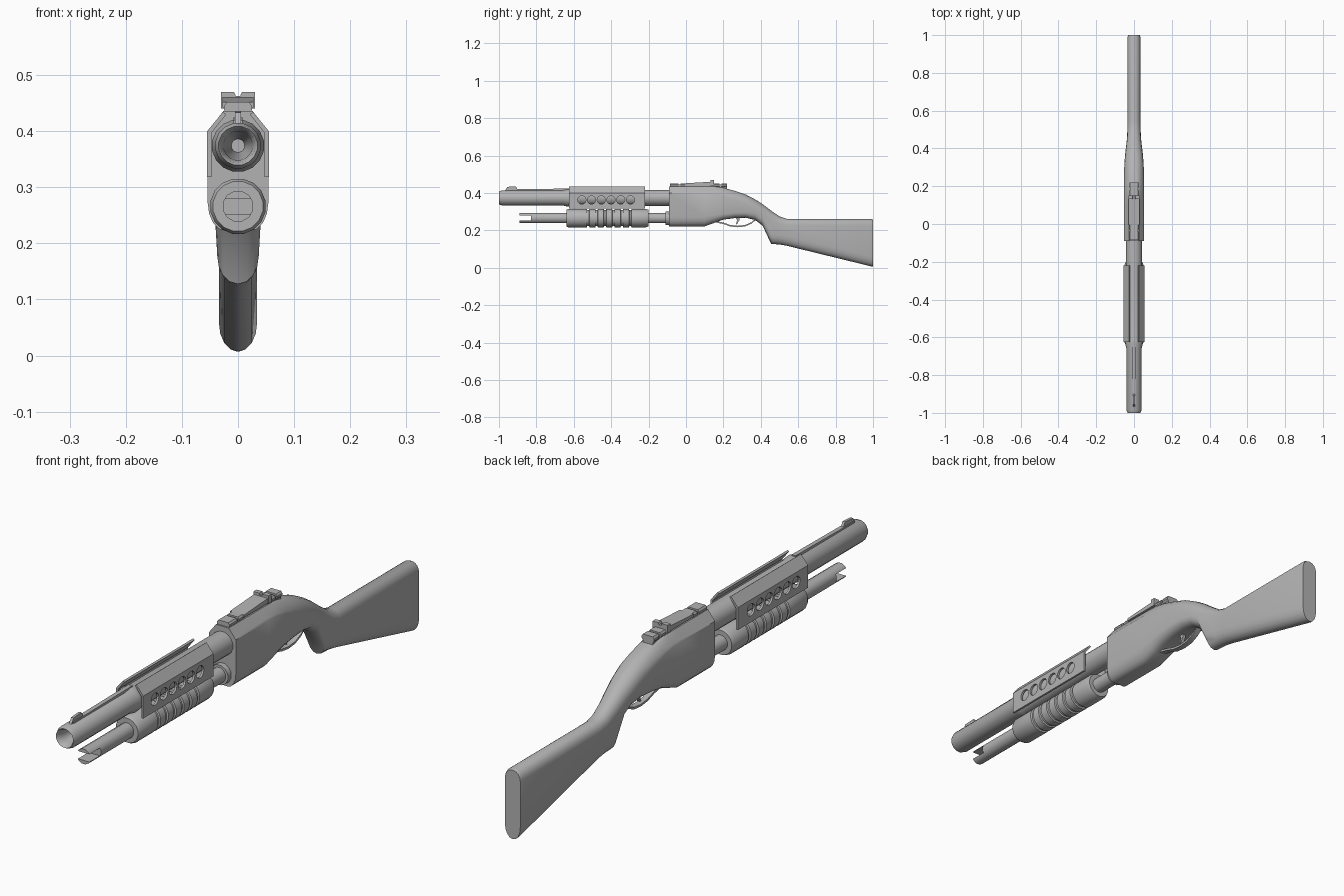
import bpy, bmesh
from math import sin, cos, pi, radians

cube = bpy.data.objects.get("Cube")
if cube:
    bpy.data.objects.remove(cube, do_unlink=True)

grey = bpy.data.materials.new("plain grey")
grey.use_nodes = True
COLOUR = (0.45, 0.45, 0.45, 1)
grey.diffuse_color = COLOUR
grey.node_tree.nodes["Principled BSDF"].inputs["Base Color"].default_value = COLOUR


def finish(name, bm, smooth=None):
    """Turn a bmesh into a named object, optionally smooth shaded by angle."""
    bmesh.ops.recalc_face_normals(bm, faces=bm.faces)
    mesh = bpy.data.meshes.new(name)
    bm.to_mesh(mesh)
    bm.free()
    mesh.materials.append(grey)
    ob = bpy.data.objects.new(name, mesh)
    bpy.context.collection.objects.link(ob)
    if smooth:
        bpy.ops.object.select_all(action="DESELECT")
        ob.select_set(True)
        bpy.context.view_layer.objects.active = ob
        bpy.ops.object.shade_smooth_by_angle(angle=radians(smooth))
    return ob


def skin(name, rings, smooth=None, closed=False):
    """Join rings of points into a skin, capping the two ends."""
    bm = bmesh.new()
    loops = [[bm.verts.new(p) for p in ring] for ring in rings]
    n = len(loops[0])
    pairs = list(zip(loops, loops[1:]))
    if closed:
        pairs.append((loops[-1], loops[0]))
    for a, b in pairs:
        for i in range(n):
            j = (i + 1) % n
            bm.faces.new((a[i], a[j], b[j], b[i]))
    if not closed:
        bm.faces.new(loops[0])
        bm.faces.new(loops[-1])
    return finish(name, bm, smooth)


def lathe(name, profile, z, sides=16, smooth=35):
    """Revolve (y, radius) pairs around a line along y at height z."""
    turn = [2 * pi * (i + 0.5) / sides for i in range(sides)]
    return skin(name, [[(r * cos(t), y, z + r * sin(t)) for t in turn]
                       for y, r in profile], smooth)


def side_plate(name, profile, half):
    """Extrude a (y, z) outline across x."""
    return skin(name, [[(x, y, z) for y, z in profile] for x in (-half, half)])


def end_plate(name, outline, y0, y1):
    """Extrude an (x, z) outline along y."""
    return skin(name, [[(x, y, z) for x, z in outline] for y in (y0, y1)])


def cut(ob, cutter):
    cutter.hide_render = True
    cutter.hide_set(True)
    mod = ob.modifiers.new("cut", "BOOLEAN")
    mod.object = cutter
    mod.operation = "DIFFERENCE"
    mod.solver = "EXACT"
    bpy.context.view_layer.objects.active = ob
    bpy.ops.object.modifier_apply(modifier=mod.name)
    bpy.data.objects.remove(cutter, do_unlink=True)


BARREL_Z, TUBE_Z = 0.374, 0.266

# Barrel with a hollow muzzle
lathe("barrel", [(-0.8, 0.012), (-0.97, 0.026), (-0.995, 0.031), (-1, 0.035),
                 (-0.985, 0.041), (-0.66, 0.041), (-0.635, 0.047), (-0.62, 0.047),
                 (-0.6, 0.043), (0, 0.043)], BARREL_Z)
side_plate("barrel_rib", [(-0.96, 0.40), (-0.96, 0.42), (-0.62, 0.424), (-0.62, 0.40)], 0.008)
side_plate("front_sight", [(-0.97, 0.41), (-0.955, 0.433), (-0.91, 0.436),
                           (-0.895, 0.41)], 0.005)

# Magazine tube with a slotted front end
tube = lathe("magazine_tube", [(-0.89, 0.028), (-0.11, 0.028), (-0.11, 0.037), (-0.05, 0.037)],
             TUBE_Z, 12)
cut(tube, side_plate("slot_cutter", [(-0.95, 0.252), (-0.95, 0.28), (-0.83, 0.28),
                                     (-0.83, 0.252)], 0.1))

# Sliding fore grip with a row of grooves
grip = [(-0.64, 0.03), (-0.64, 0.045), (-0.63, 0.05)]
for i in range(6):
    y = -0.53 + 0.045 * i
    grip += [(y, 0.05), (y + 0.002, 0.044), (y + 0.012, 0.044), (y + 0.014, 0.05)]
grip += [(-0.215, 0.05), (-0.2, 0.045), (-0.2, 0.03)]
lathe("fore_grip", grip, TUBE_Z, 16, 30)

# Heat shield plates, one on each side, with round vents
for side, label in ((1, "left"), (-1, "right")):
    outline = [(0.055, 0.318), (0.055, 0.4), (0.027, 0.434), (0.021, 0.43),
               (0.047, 0.397), (0.047, 0.318)]
    shield = end_plate(label + "_heat_shield", [(side * x, z) for x, z in outline], -0.625, -0.22)
    for i in range(6):
        yc = -0.557 + 0.052 * i
        ring = [(yc + 0.022 * cos(k * pi / 8), 0.363 + 0.022 * sin(k * pi / 8)) for k in range(16)]
        cut(shield, side_plate("vent_cutter", ring, 0.2))

# Receiver flowing into the stock:
# y, top, bottom, half width, top flat, top drop, top hardness, bottom flat, bottom drop
stations = [
    (-0.09, 0.436, 0.222, 0.054, 0.48, 0.036, 2.0, 0.4, 0.05),
    (0.10, 0.436, 0.222, 0.054, 0.48, 0.036, 2.0, 0.4, 0.05),
    (0.15, 0.435, 0.240, 0.054, 0.46, 0.038, 1.8, 0.4, 0.04),
    (0.20, 0.428, 0.258, 0.054, 0.4, 0.042, 1.5, 0.4, 0.03),
    (0.26, 0.412, 0.266, 0.053, 0.25, 0.046, 1.2, 0.4, 0.03),
    (0.32, 0.392, 0.268, 0.051, 0.1, 0.048, 1.0, 0.35, 0.03),
    (0.37, 0.366, 0.256, 0.047, 0.05, 0.048, 1.0, 0.25, 0.035),
    (0.41, 0.340, 0.225, 0.042, 0.05, 0.046, 1.0, 0.1, 0.04),
    (0.455, 0.306, 0.128, 0.037, 0.05, 0.044, 1.0, 0.05, 0.05),
    (0.50, 0.275, 0.125, 0.035, 0.05, 0.038, 1.0, 0.05, 0.05),
    (0.54, 0.262, 0.118, 0.034, 0.1, 0.034, 1.0, 0.05, 0.05),
    (0.99, 0.262, 0.008, 0.034, 0.1, 0.034, 1.0, 0.05, 0.05),
    (1.0, 0.258, 0.007, 0.031, 0.1, 0.034, 1.0, 0.05, 0.05),
]


def section(y, top, low, w, tflat, tdrop, hard, bflat, bdrop):
    steps = [k * pi / 8 for k in range(5)]
    half = [(w * (tflat + (1 - tflat) * sin(t) ** hard),
             top - tdrop * (1 - max(cos(t), 0) ** hard)) for t in steps]
    half += [(w * (bflat + (1 - bflat) * cos(t)), low + bdrop * (1 - sin(t))) for t in steps]
    return [(x, y, z) for x, z in half] + [(-x, y, z) for x, z in reversed(half)]


skin("receiver_and_stock", [section(*s) for s in stations], 35)

# Trigger guard: a flat band swept below the receiver
path = [(0.15, 0.245), (0.2, 0.234), (0.235, 0.222), (0.275, 0.217), (0.315, 0.221),
        (0.35, 0.236), (0.375, 0.258)]
skin("trigger_guard", [[(-0.011, y, z), (0.011, y, z), (0.011, y, z + 0.008),
                        (-0.011, y, z + 0.008)] for y, z in path], 40)
side_plate("trigger", [(0.262, 0.275), (0.285, 0.275), (0.285, 0.255), (0.273, 0.232),
                       (0.267, 0.234), (0.274, 0.255)], 0.006)

# Sight rail: base, stepped end blocks and a sloping leaf
end_plate("rail_base", [(-0.02, 0.42), (-0.02, 0.445), (0.02, 0.445), (0.02, 0.42)], -0.085, 0.22)
block = [(-0.019, 0.43), (-0.025, 0.438), (-0.025, 0.445), (-0.02, 0.452),
         (0.02, 0.452), (0.025, 0.445), (0.025, 0.438), (0.019, 0.43)]
for y0, y1 in ((-0.085, -0.04), (-0.03, -0.005), (0.15, 0.18), (0.19, 0.22)):
    end_plate("rail_block", block, y0, y1)
side_plate("sight_leaf", [(-0.005, 0.442), (-0.005, 0.452), (0.13, 0.46), (0.15, 0.46),
                          (0.15, 0.442)], 0.028)
notch = [(-0.03, 0.44), (-0.03, 0.47), (-0.007, 0.47), (-0.004, 0.463),
         (0.004, 0.463), (0.007, 0.47), (0.03, 0.47), (0.03, 0.44)]
end_plate("rear_sight", notch, 0.132, 0.15)
